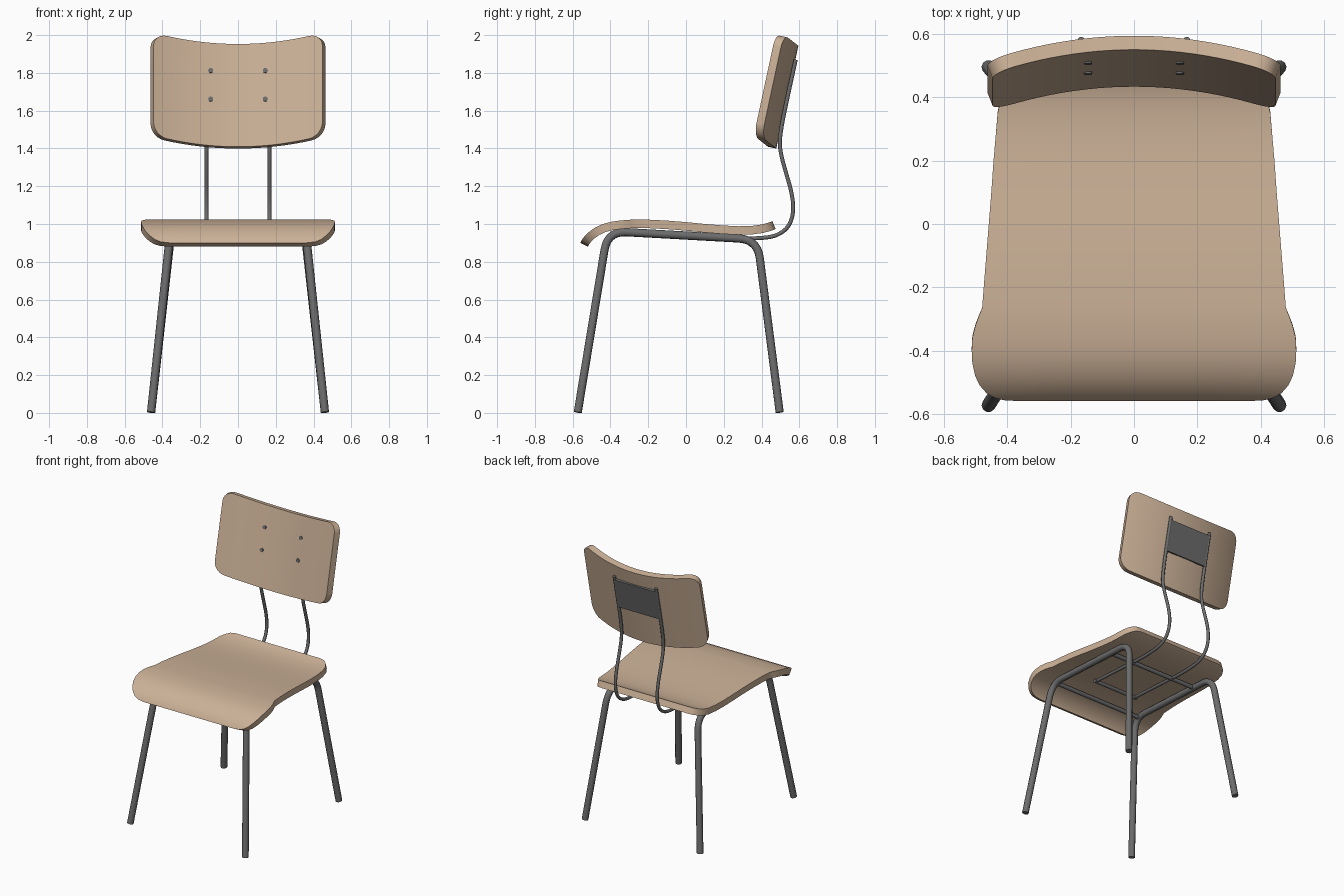
import bpy, math
from mathutils import Vector

if "Cube" in bpy.data.objects:
    bpy.data.objects.remove(bpy.data.objects["Cube"])


def material(name, rgb):
    m = bpy.data.materials.new(name)
    m.diffuse_color = (*rgb, 1)
    m.use_nodes = True
    m.node_tree.nodes["Principled BSDF"].inputs["Base Color"].default_value = m.diffuse_color
    return m


WOOD = material("beech_wood", (0.60, 0.44, 0.31))
STEEL = material("grey_steel", (0.15, 0.15, 0.15))


def finish(ob, mat):
    """Turn the object into a plain mesh, smooth it and colour it."""
    bpy.ops.object.select_all(action='DESELECT')
    ob.select_set(True)
    bpy.context.view_layer.objects.active = ob
    bpy.ops.object.convert(target='MESH')
    ob = bpy.context.object
    ob.data.materials.clear()
    ob.data.materials.append(mat)
    bpy.ops.object.shade_smooth_by_angle(angle=math.radians(40))
    return ob


def sheet(name, rows, thickness, mat):
    """Surface through rows of points, thickened behind its face."""
    n = len(rows[0])
    faces = [(j * n + i, j * n + i + 1, (j + 1) * n + i + 1, (j + 1) * n + i)
             for j in range(len(rows) - 1) for i in range(n - 1)]
    me = bpy.data.meshes.new(name)
    me.from_pydata([p for r in rows for p in r], [], faces)
    ob = bpy.data.objects.new(name, me)
    bpy.context.collection.objects.link(ob)
    mod = ob.modifiers.new("thickness", 'SOLIDIFY')
    mod.thickness = thickness
    mod.offset = -1
    return finish(ob, mat)


def tube(name, points, radius, res=3):
    """Round steel bar along a path."""
    cu = bpy.data.curves.new(name, 'CURVE')
    cu.dimensions = '3D'
    cu.bevel_depth = radius
    cu.bevel_resolution = res
    cu.use_fill_caps = True
    sp = cu.splines.new('POLY')
    sp.points.add(len(points) - 1)
    for p, co in zip(sp.points, points):
        p.co = (*co, 1)
    ob = bpy.data.objects.new(name, cu)
    bpy.context.collection.objects.link(ob)
    return finish(ob, STEEL)


def rounded(points, radius, steps=7):
    """Round the inner corners of a path."""
    pts = [Vector(p) for p in points]
    out = [pts[0]]
    for a, b, c in zip(pts, pts[1:], pts[2:]):
        p, q = b + (a - b).normalized() * radius, b + (c - b).normalized() * radius
        for k in range(steps + 1):
            t = k / steps
            out.append(p * (1 - t) ** 2 + b * 2 * t * (1 - t) + q * t * t)
    return out + [pts[-1]]


def spline(points, steps=5):
    """Smooth curve through the points."""
    p = [Vector(v) for v in points]
    p = [2 * p[0] - p[1]] + p + [2 * p[-1] - p[-2]]
    out = []
    for a, b, c, d in zip(p, p[1:], p[2:], p[3:]):
        for k in range(steps):
            t = k / steps
            out.append(0.5 * (2 * b + (c - a) * t + (2 * a - 5 * b + 4 * c - d) * t * t
                              + (3 * b - a - 3 * c + d) * t ** 3))
    return out + [p[-2]]


# Seat: y, top height and half width from the drooping front lip to the back
profile = [(-.56, .90, .36), (-.557, .906, .41), (-.55, .918, .44), (-.535, .938, .466),
           (-.51, .961, .488), (-.48, .982, .502), (-.44, 1.0, .511), (-.40, 1.011, .513),
           (-.36, 1.017, .511), (-.32, 1.021, .501), (-.29, 1.023, .490), (-.265, 1.023, .480),
           (-.2, 1.023, .475), (-.1, 1.018, .467), (0, 1.01, .459), (.1, 1.0, .451),
           (.2, .992, .444), (.28, .988, .437), (.35, .99, .431), (.40, .997, .42),
           (.43, 1.005, .40), (.45, 1.012, .375), (.457, 1.015, .34)]
sheet("seat", [[(w * i / 2, y, z) for i in range(-2, 3)] for y, z, w in profile], .045, WOOD)

# Backrest: tilted plate with rounded corners, sides curling forward
HALF_W, CORNER = .447, .07
SLOPE = .215


def back_point(x, h):
    k = (x / HALF_W) ** 2
    return (x, .4925 + SLOPE * h - .075 * k, 1.681 + h + .06 * k)


inner = HALF_W - CORNER
xs = [inner * i / 10 for i in range(-10, 11)]
arc = [(inner + CORNER * math.sin(a), CORNER * (1 - math.cos(a)))
       for a in [math.pi / 2 * k / 6 for k in range(1, 7)]]
columns = [(-x, d) for x, d in reversed(arc)] + [(x, 0) for x in xs] + arc
sheet("backrest", [[back_point(x, s * (.272 - d)) for x, d in columns]
                   for s in (-1, -.5, 0, .5, 1)], .045, WOOD)

# Screws through the backrest
for x in (-.145, .145):
    for h in (-.026, .125):
        bpy.ops.mesh.primitive_cylinder_add(vertices=16, radius=.013, depth=.012,
                                            location=back_point(x, h),
                                            rotation=(math.pi / 2 - math.atan(SLOPE), 0, 0))
        bpy.context.object.name = "backrest_screw"
        finish(bpy.context.object, STEEL)

# Bracket plate behind the backrest
bpy.ops.mesh.primitive_cube_add(size=1, location=(0, .478 + SLOPE * .34 + .003, 1.74),
                                rotation=(-math.atan(SLOPE), 0, 0))
bracket = bpy.context.object
bracket.name = "backrest_bracket"
bracket.scale = (.33, .016, .22)
finish(bracket, STEEL)

# Bent rods carrying the backrest, and side frames with front and back legs
for side, s in (("left", -1), ("right", 1)):
    rod = [(-.19, .952), (.05, .938), (.25, .925), (.38, .925), (.47, .938), (.53, .975),
           (.56, 1.03), (.567, 1.10), (.555, 1.18), (.53, 1.27), (.508, 1.35),
           (.497, 1.42), (.504, 1.50), (.529, 1.63), (.581, 1.87)]
    tube(side + "_backrest_rod", spline([(s * .167, y, z) for y, z in rod]), .011)
    frame = [(s * .46, -.573, .003), (s * .358, -.415, .962),
             (s * .358, .378, .918), (s * .46, .496, .003)]
    tube(side + "_leg_frame", rounded(frame, .10), .022)

# Cross bars under the seat
for name, half, y, z, r in (("front_cross_bar", .355, -.37, .945, .015),
                            ("middle_cross_bar", .18, -.19, .95, .013),
                            ("rear_cross_bar", .355, .19, .927, .015)):
    tube(name, [(-half, y, z), (half, y, z)], r)
